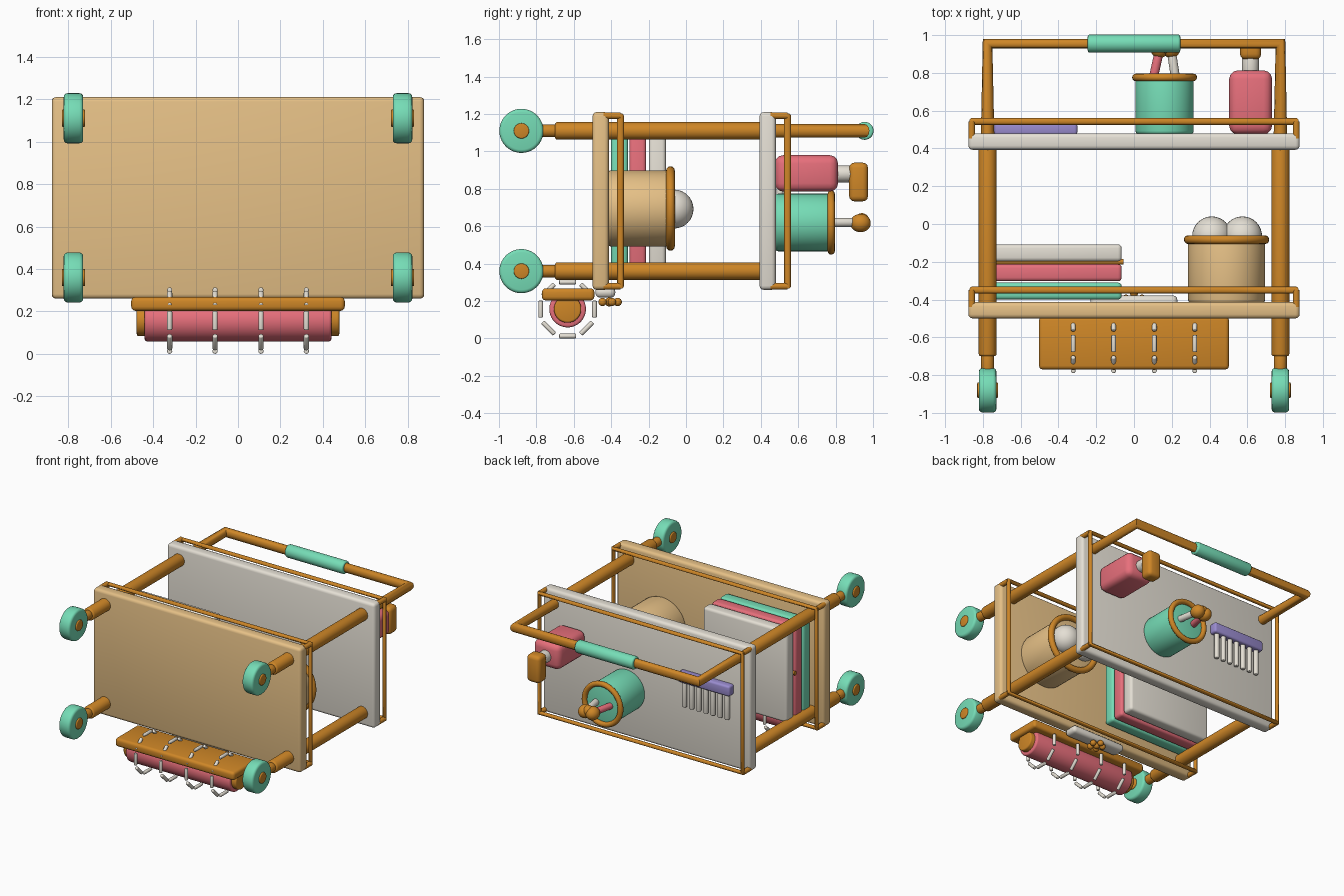
import bpy, math
from mathutils import Vector

if "Cube" in bpy.data.objects:
    bpy.data.objects.remove(bpy.data.objects["Cube"])

COLORS = {
    "orange": (0.62, 0.24, 0.02), "green": (0.18, 0.72, 0.47), "pink": (0.80, 0.16, 0.20),
    "tan": (0.79, 0.53, 0.24), "cream": (0.78, 0.74, 0.66), "purple": (0.32, 0.26, 0.62),
}
MATS = {}
for key, c in COLORS.items():
    MATS[key] = bpy.data.materials.new(key)
    MATS[key].diffuse_color = (*c, 1)


def finish(name, color, bevel=0.0):
    ob = bpy.context.object
    ob.name = name
    ob.data.materials.clear()
    ob.data.materials.append(MATS[color])
    if bevel:
        bpy.ops.object.transform_apply(location=False, rotation=False, scale=True)
        m = ob.modifiers.new("bevel", 'BEVEL')
        m.width, m.segments, m.limit_method = bevel, 3, 'ANGLE'
        m.angle_limit = math.radians(40)
        bpy.ops.object.modifier_apply(modifier="bevel")
    bpy.ops.object.shade_smooth_by_angle(angle=math.radians(35))
    return ob


def box(name, lo, hi, color, bevel=0.02):
    lo, hi = Vector(lo), Vector(hi)
    bpy.ops.mesh.primitive_cube_add(size=1, location=(lo + hi) / 2)
    bpy.context.object.scale = hi - lo
    return finish(name, color, bevel)


def rod(name, p, q, r, color, bevel=0.01, verts=32):
    p, q = Vector(p), Vector(q)
    bpy.ops.mesh.primitive_cylinder_add(vertices=verts, radius=r, depth=(q - p).length, location=(p + q) / 2)
    bpy.context.object.rotation_euler = (q - p).to_track_quat('Z', 'Y').to_euler()
    return finish(name, color, bevel)


def ball(name, c, r, color, scale=(1, 1, 1)):
    bpy.ops.mesh.primitive_uv_sphere_add(segments=32, ring_count=16, radius=r, location=c)
    bpy.context.object.scale = scale
    return finish(name, color)


def ring(name, c, major, minor, color):
    bpy.ops.mesh.primitive_torus_add(location=c, rotation=(math.pi / 2, 0, 0), major_radius=major,
                                     minor_radius=minor, major_segments=40, minor_segments=12)
    return finish(name, color)


def tube(name, pts, r, color, cyclic=False):
    cu = bpy.data.curves.new(name, 'CURVE')
    cu.dimensions = '3D'
    cu.bevel_depth, cu.bevel_resolution, cu.use_fill_caps = r, 4, True
    sp = cu.splines.new('POLY')
    sp.points.add(len(pts) - 1)
    for pt, co in zip(sp.points, pts):
        pt.co = (*co, 1)
    sp.use_cyclic_u = cyclic
    ob = bpy.data.objects.new(name, cu)
    bpy.context.collection.objects.link(ob)
    bpy.ops.object.select_all(action='DESELECT')
    ob.select_set(True)
    bpy.context.view_layer.objects.active = ob
    bpy.ops.object.convert(target='MESH')
    return finish(name, color)


PX, ZS, ZC = 0.775, (0.36, 1.11), 0.735

# shelves with guard rails
for label, y, color in (("lower", -0.50, "tan"), ("upper", 0.393, "cream")):
    box(label + "_shelf", (-0.877, y, 0.26), (0.877, y + 0.087, 1.21), color, 0.022)
    ry = y + 0.15
    corners = [(-0.859, 0.279), (0.859, 0.279), (0.859, 1.191), (-0.859, 1.191)]
    tube(label + "_rail", [(x, ry, z) for x, z in corners], 0.018, "orange", True)
    for x, z in corners:
        rod(label + "_rail_post", (x, y + 0.06, z), (x, ry, z), 0.018, "orange", 0, 16)

# poles and casters
for x in (-PX, PX):
    for z in ZS:
        rod("pole", (x, -0.70, z), (x, 0.42, z), 0.047, "orange", 0.012)
        rod("caster_stem", (x, -0.80, z), (x, -0.69, z), 0.034, "orange", 0.01)
        rod("caster_wheel", (x - 0.046, -0.88, z), (x + 0.046, -0.88, z), 0.118, "green", 0.018, 40)
        rod("caster_hub", (x - 0.055, -0.88, z), (x + 0.055, -0.88, z), 0.041, "orange", 0.006)

# push handle with grip
tube("handle", [(-PX, 0.45, 1.11), (-PX, 0.955, 1.11), (PX, 0.955, 1.11), (PX, 0.45, 1.11)], 0.036, "orange")
rod("handle_grip", (-0.245, 0.955, 1.11), (0.245, 0.955, 1.11), 0.048, "green", 0.012)

# basket with two balls
rod("basket", (0.49, -0.42, 0.695), (0.49, -0.085, 0.695), 0.204, "tan", 0.02, 48)
ring("basket_rim", (0.49, -0.083, 0.695), 0.203, 0.023, "orange")
for x in (0.412, 0.574):
    ball("yarn_ball", (x, -0.064, 0.692), 0.104, "cream")

# folded stack with tie rod
for y, color in ((-0.40, "green"), (-0.303, "pink"), (-0.198, "cream")):
    box("folded_towel", (-0.775, y, 0.385), (-0.065, y + 0.09, 1.085), color, 0.02)
rod("towel_tie", (-0.785, -0.2, ZC), (-0.055, -0.2, ZC), 0.015, "orange", 0, 16)

# brush pot
rod("brush_pot", (0.162, 0.475, 0.62), (0.162, 0.772, 0.62), 0.154, "green", 0.018, 48)
ring("brush_pot_rim", (0.162, 0.776, 0.62), 0.152, 0.02, "orange")
for x0, x1, color in ((0.095, 0.135, "pink"), (0.225, 0.197, "cream")):
    rod("brush_stick", (x0, 0.74, 0.62), (x1, 0.92, 0.62), 0.024, color, 0.005, 20)
    ball("brush_tip", (x1, 0.933, 0.617), 0.049, "orange", (1, 1.12, 1))
ball("brush_tip", (0.166, 0.94, 0.63), 0.04, "orange")

# pump bottle
box("bottle", (0.504, 0.475, 0.785), (0.731, 0.813, 0.98), "pink", 0.045)
rod("bottle_neck", (0.617, 0.79, 0.88), (0.617, 0.89, 0.88), 0.045, "cream", 0.006)
box("pump_head", (0.561, 0.872, 0.733), (0.673, 0.973, 0.94), "orange", 0.028)

# comb
box("comb_spine", (-0.74, 0.47, 0.82), (-0.30, 0.535, 0.90), "purple", 0.015)
for i in range(7):
    x = -0.70 + i * 0.06
    rod("comb_tooth", (x, 0.502, 0.63), (x, 0.502, 0.84), 0.018, "cream", 0.006, 16)

# front plaque with flower
box("plaque", (-0.23, -0.485, 0.218), (0.23, -0.378, 0.275), "cream", 0.025)
for i in range(5):
    a = math.pi / 2 + i * math.tau / 5
    ball("flower_petal", (0.045 * math.cos(a), -0.41 + 0.045 * math.sin(a), 0.195), 0.022, "orange")
ball("flower_centre", (0, -0.41, 0.195), 0.024, "orange")

# hanging board with roll and ring straps
RY, RZ = -0.633, 0.157
box("roll_board", (-0.503, -0.77, 0.203), (0.503, -0.49, 0.268), "orange", 0.02)
rod("roll", (-0.44, RY, RZ), (0.44, RY, RZ), 0.098, "pink", 0.012, 40)
rod("roll_core", (-0.477, RY, RZ), (0.477, RY, RZ), 0.073, "orange", 0.01, 40)
for x in (-0.322, -0.108, 0.108, 0.322):
    for i in range(8):
        a = i * math.pi / 4
        c = Vector((x, RY + 0.144 * math.cos(a), RZ + 0.144 * math.sin(a)))
        t = Vector((0, -math.sin(a), math.cos(a))) * 0.045
        rod("strap_link", c - t, c + t, 0.0125, "cream", 0.005, 12)

for m in bpy.data.materials:
    if m.users and not m.is_grease_pencil:
        m.use_nodes = True
        m.node_tree.nodes["Principled BSDF"].inputs["Base Color"].default_value = m.diffuse_color
